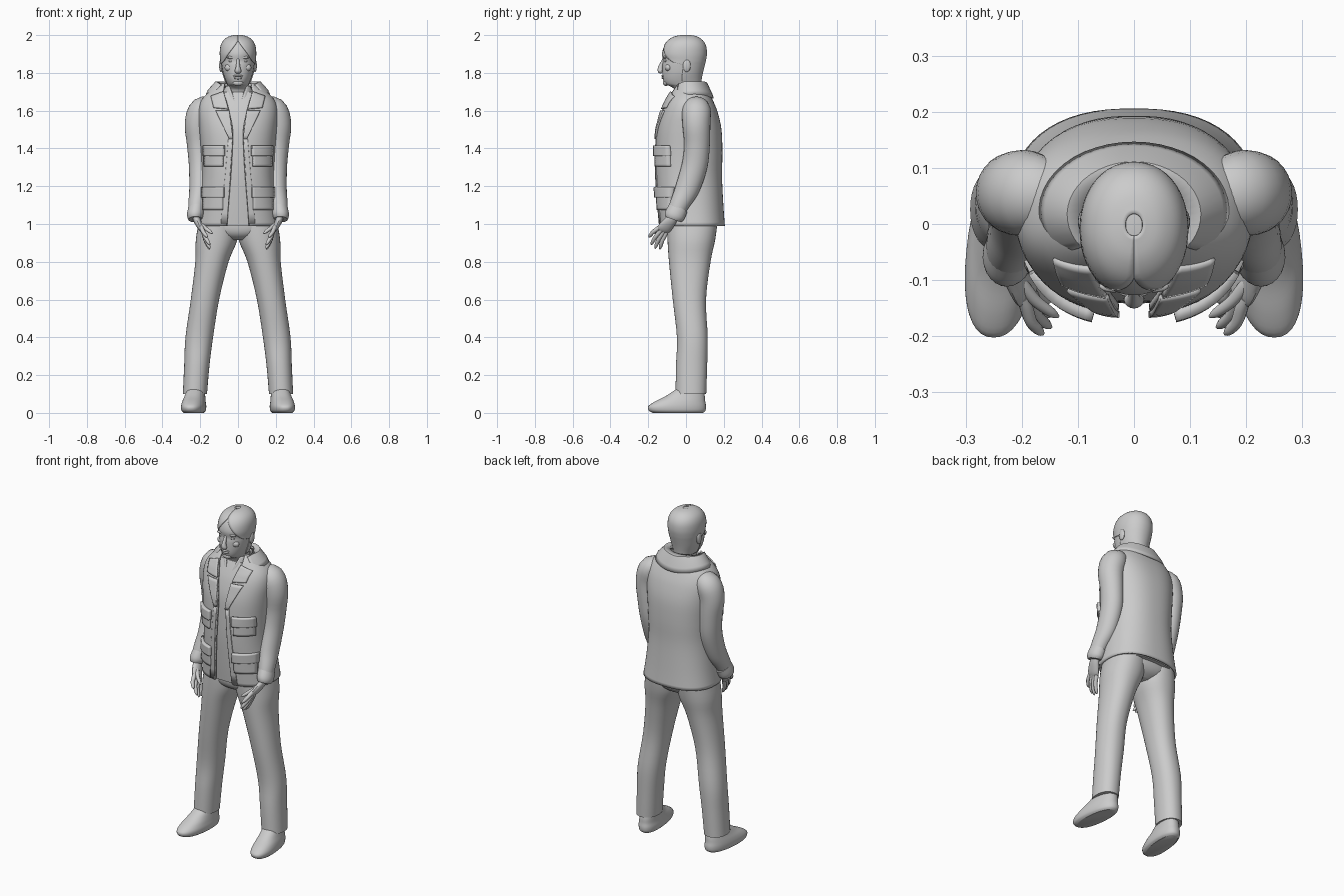
import bpy, bmesh, math
from mathutils import Vector

cube = bpy.data.objects.get("Cube")
if cube:
    bpy.data.objects.remove(cube, do_unlink=True)

grey = bpy.data.materials.new("plain_grey")
grey.use_nodes = True
grey.diffuse_color = (0.6, 0.6, 0.6, 1)
grey.node_tree.nodes["Principled BSDF"].inputs["Base Color"].default_value = (0.6, 0.6, 0.6, 1)
parts = []


def finish(name, bm, mirror=False, thick=0):
    bmesh.ops.recalc_face_normals(bm, faces=bm.faces)
    mesh = bpy.data.meshes.new(name)
    bm.to_mesh(mesh)
    bm.free()
    mesh.materials.append(grey)
    ob = bpy.data.objects.new(name, mesh)
    bpy.context.collection.objects.link(ob)
    if thick:
        mod = ob.modifiers.new("Thickness", "SOLIDIFY")
        mod.thickness, mod.offset = thick, 0
    if mirror:
        ob.modifiers.new("Mirror", "MIRROR").use_mirror_merge = False
    parts.append(ob)
    return ob


def smooth(rows, k=4):
    """Catmull-Rom interpolation of tuples."""
    out = []
    for i in range(len(rows) - 1):
        a, b, c, d = (rows[max(0, min(len(rows) - 1, i + j))] for j in (-1, 0, 1, 2))
        for s in range(k):
            t = s / k
            out.append([q + t / 2 * (r - p + t * (2*p - 5*q + 4*r - w + t * (3*(q - r) + w - p)))
                        for p, q, r, w in zip(a, b, c, d)])
    return out + [list(rows[-1])]


def skin(bm, rings, closed=True):
    """Join rings of points with quads; closed rings get end caps."""
    vs = [[bm.verts.new(p) for p in ring] for ring in rings]
    n = len(vs[0])
    for a, b in zip(vs, vs[1:]):
        for i in range(n if closed else n - 1):
            j = (i + 1) % n
            bm.faces.new((a[i], a[j], b[j], b[i]))
    if closed:
        bm.faces.new(vs[0])
        bm.faces.new(vs[-1])


def loft(name, rows, power=2.0, sides=40, split=False, mirror=False, thick=0, shear=0):
    """Rows: height, centre x, half width, front y, back y, front gap (if split)."""
    rings = []
    for row in smooth(rows):
        z, cx, rx, yf, yb = row[:5]
        start = math.asin(max(0, min(1, row[5] / rx)) ** (power / 2)) if split else 0
        ring = []
        for i in range(sides):
            a = start + (2 * math.pi - 2 * start) * i / (sides - 1 if split else sides)
            s, c = math.sin(a), math.cos(a)
            x = cx + rx * math.copysign(abs(s) ** (2 / power), s)
            y = (yf + yb) / 2 - (yb - yf) / 2 * math.copysign(abs(c) ** (2 / power), c)
            ring.append((x - shear * y, y, z))
        rings.append(ring)
    bm = bmesh.new()
    skin(bm, rings, not split)
    return finish(name, bm, mirror, thick)


def tube(name, rows, sides=16, mirror=True):
    """Rows: x, y, z, half size along y, half size across."""
    pts = smooth(rows)
    rings = []
    for i, p in enumerate(pts):
        d = (Vector(pts[min(i + 1, len(pts) - 1)][:3]) - Vector(pts[max(i - 1, 0)][:3])).normalized()
        u = Vector((0, 1, 0))
        u = (u - d * d.dot(u)).normalized()
        v = d.cross(u)
        turn = [2 * math.pi * j / sides for j in range(sides)]
        rings.append([Vector(p[:3]) + u * p[3] * math.cos(a) + v * p[4] * math.sin(a) for a in turn])
    bm = bmesh.new()
    skin(bm, rings)
    return finish(name, bm, mirror)


def blob(name, loc, size, mirror=False):
    bm = bmesh.new()
    bmesh.ops.create_uvsphere(bm, u_segments=16, v_segments=10, radius=1)
    bmesh.ops.scale(bm, vec=size, verts=bm.verts)
    bmesh.ops.translate(bm, vec=loc, verts=bm.verts)
    return finish(name, bm, mirror)


# Jacket, open down the front
BODY = 2.4
coat = [(0.99, 0, .215, -.135, .2, .058), (1.1, 0, .2, -.145, .192, .05),
        (1.25, 0, .187, -.155, .185, .038), (1.38, 0, .19, -.155, .187, .03),
        (1.5, 0, .2, -.148, .182, .028), (1.59, 0, .205, -.125, .162, .045),
        (1.65, 0, .19, -.1, .138, .06), (1.7, 0, .145, -.075, .112, .075),
        (1.74, 0, .09, -.055, .085, .07)]
loft("jacket", coat, BODY, 56, split=True, thick=.012)
loft("shirt", [(z, x, w - .014, f + .014, b - .014) for z, x, w, f, b, g in coat[:-1]], BODY)


def front_y(x, z):
    """Depth of the jacket front at a given place."""
    for a, b in zip(coat, coat[1:]):
        if z <= b[0]:
            break
    t = max(0, min(1, (z - a[0]) / (b[0] - a[0])))
    rx, yf, yb = (a[i] + (b[i] - a[i]) * t for i in (2, 3, 4))
    k = max(0, 1 - min(1, abs(x) / rx) ** BODY) ** (1 / BODY)
    return (yf + yb) / 2 - (yb - yf) / 2 * k


def patch(name, corners, lift, thick, n=8):
    """Four (x, z) corners laid over the jacket front."""
    a, b, c, d = (Vector(p) for p in corners)
    rows = []
    for i in range(n + 1):
        left, right = a.lerp(d, i / n), b.lerp(c, i / n)
        row = [left.lerp(right, j / n) for j in range(n + 1)]
        rows.append([(p.x, front_y(p.x, p.y) - lift, p.y) for p in row])
    bm = bmesh.new()
    skin(bm, rows, closed=False)
    return finish(name, bm, True, thick)


def box_patch(name, x0, x1, z0, z1, lift, thick):
    patch(name, [(x0, z1), (x1, z1), (x1, z0), (x0, z0)], lift, thick)


# Pockets, lapels and front edging
for label, low, high, outer in (("chest", 1.305, 1.4, .172), ("lower", 1.075, 1.18, .18)):
    box_patch(label + "_pocket", .078, outer, low, high, .009, .022)
    box_patch(label + "_pocket_flap", .072, outer + .004, high - .04, high + .015, .015, .026)
patch("front_edging", [(.028, 1.46), (.05, 1.46), (.09, 1.0), (.057, 1.0)], .007, .008)
patch("lapel", [(.046, 1.6), (.118, 1.6), (.046, 1.45), (.026, 1.45)], .011, .012)
patch("lapel_top", [(.076, 1.7), (.142, 1.675), (.128, 1.615), (.05, 1.608)], .012, .012)

# Folded collar around the neck
bm = bmesh.new()
collar = []
for rx, front, back, zf, zb in ((.084, -.055, .085, 1.715, 1.755), (.118, -.075, .108, 1.71, 1.745),
                               (.155, -.09, .134, 1.665, 1.69), (.165, -.094, .142, 1.645, 1.665)):
    ring = []
    for i in range(33):
        a = math.radians(52 + 256 * i / 32)
        t = (1 - math.cos(a)) / 2
        z = zf + (zb - zf) * t + .03 * math.sin(a) ** 2 * (rx > .1)
        ring.append((rx * math.sin(a), front + (back - front) * t, min(z, 1.75)))
    collar.append(ring)
skin(bm, collar, closed=False)
finish("jacket_collar", bm, thick=.01)
loft("shirt_collar", [(1.64, 0, .088, -.085, .085, .015), (1.69, 0, .078, -.075, .082, .03),
                      (1.73, 0, .07, -.06, .08, .045)], split=True, thick=.008)

# Sleeves and cuffs
tube("sleeve", [(.12, .05, 1.62, .05, .045), (.185, .055, 1.605, .075, .07),
                (.211, .055, 1.53, .074, .071), (.207, .058, 1.42, .068, .063),
                (.2, .046, 1.31, .068, .06), (.203, .008, 1.19, .064, .055),
                (.217, -.032, 1.11, .052, .046), (.224, -.055, 1.06, .045, .04)], 28)
tube("cuff", [(.22, -.04, 1.085, .052, .043), (.226, -.06, 1.045, .054, .044),
              (.226, -.068, 1.025, .045, .036)], 24)

# Hands with spread fingers
tube("palm", [(.225, -.06, 1.045, .026, .02), (.215, -.083, 1.015, .032, .019),
              (.197, -.112, .98, .037, .016), (.185, -.127, .962, .03, .011)])
fingers = {"index": ((.193, -.143, .98), (.162, -.196, .93)),
           "middle": ((.188, -.132, .966), (.148, -.184, .89)),
           "ring": ((.184, -.12, .958), (.147, -.163, .87)),
           "little": ((.181, -.105, .953), (.15, -.138, .866)),
           "thumb": ((.205, -.1, 1.005), (.135, -.165, .95))}
for label, (base, tip) in fingers.items():
    base, tip = Vector(base), Vector(tip)
    rows = []
    for t, r in ((-.2, .01), (.1, .012), (.5, .011), (.85, .009), (1, .003)):
        p = base.lerp(tip, t) + Vector((.006, -.004, .003)) * math.sin(math.pi * max(t, 0))
        rows.append((*p, r, r))
    tube(label + "_finger", rows, 10)

# Trousers
loft("trouser_leg", [(.1, .228, .064, -.055, .107), (.25, .218, .067, -.053, .112),
                     (.4, .205, .073, -.048, .115), (.6, .175, .075, -.07, .106),
                     (.8, .138, .088, -.09, .13), (.92, .113, .11, -.098, .155),
                     (1.04, .1, .1, -.1, .17)], 2.2, mirror=True)
loft("trouser_seat", [(.915, 0, .06, -.05, .1), (.94, 0, .14, -.085, .14),
                      (.98, 0, .195, -.1, .162), (1.06, 0, .19, -.1, .17)], 2.3)

# Shoes
loft("shoe", [(0, .23, .05, -.175, .09), (.012, .23, .061, -.197, .103), (.035, .23, .064, -.2, .106),
              (.06, .23, .06, -.165, .102), (.085, .228, .054, -.115, .1),
              (.11, .226, .049, -.075, .095), (.13, .225, .044, -.045, .085)],
     2.3, mirror=True, shear=.1)

# Head and neck
head = [(1.62, 0, .066, -.06, .075), (1.7, 0, .062, -.056, .075), (1.727, 0, .056, -.08, .074),
        (1.74, 0, .058, -.11, .075), (1.765, 0, .068, -.122, .078), (1.8, 0, .079, -.125, .085),
        (1.84, 0, .086, -.125, .095), (1.865, 0, .089, -.122, .101), (1.9, 0, .092, -.127, .106),
        (1.94, 0, .088, -.116, .102), (1.97, 0, .073, -.094, .085), (1.99, 0, .045, -.06, .055),
        (1.998, 0, .012, -.02, .015)]
loft("head", head, 2.1)
hair = [.088, .09, .092, .092, .072, .05, .02, 0, 0, 0]
loft("hair", [(z + .001, x, w + .003, f - .001, b + .003, g)
              for (z, x, w, f, b), g in zip(head[3:], hair)], 2.1, split=True, thick=.004)

# Face
tube("nose", [(0, -.115, 1.872, .01, .008), (0, -.127, 1.85, .01, .009), (0, -.135, 1.825, .014, .013),
              (0, -.135, 1.81, .014, .018), (0, -.126, 1.802, .008, .012)], mirror=False)
blob("upper_lip", (0, -.122, 1.784), (.026, .009, .006))
blob("lower_lip", (0, -.12, 1.773), (.022, .009, .007))
blob("chin", (0, -.106, 1.747), (.028, .016, .016))
blob("eye", (.036, -.107, 1.863), (.015, .009, .007), True)
blob("brow", (.036, -.111, 1.882), (.026, .011, .007), True)
blob("cheek", (.045, -.093, 1.828), (.026, .018, .02), True)
blob("ear", (.09, .004, 1.838), (.01, .021, .034), True)

# Smooth shading with crisp edges
bpy.ops.object.select_all(action="DESELECT")
for ob in parts:
    ob.select_set(True)
bpy.context.view_layer.objects.active = parts[0]
bpy.ops.object.shade_smooth_by_angle(angle=math.radians(40))
